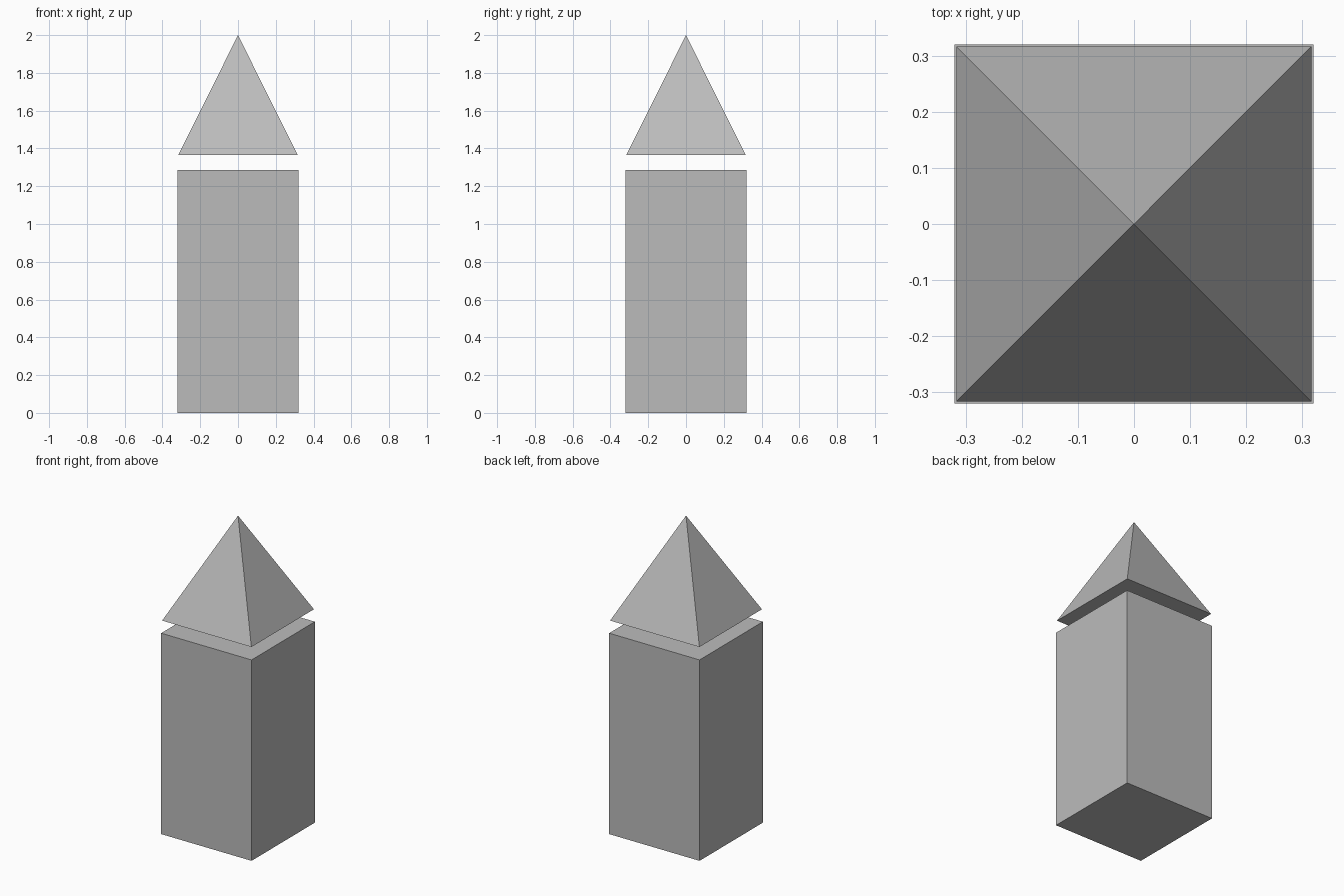
import bpy
import math

default_cube = bpy.data.objects.get("Cube")
if default_cube:
    bpy.data.objects.remove(default_cube, do_unlink=True)

HALF_BODY = 0.32
BODY_TOP = 1.285
HALF_ROOF = 0.316
ROOF_BASE = 1.365
PEAK = 2.0

# Single plain grey for both parts
grey = bpy.data.materials.new("plain_grey")
grey.use_nodes = True
colour = (0.5, 0.5, 0.5, 1)
grey.diffuse_color = colour
grey.node_tree.nodes["Principled BSDF"].inputs["Base Color"].default_value = colour


def finish(name):
    """Name the active object, bake its transform and give it the grey."""
    obj = bpy.context.object
    obj.name = name
    bpy.ops.object.transform_apply(location=False, rotation=True, scale=True)
    obj.data.materials.append(grey)
    bpy.ops.object.shade_flat()


# Square column
bpy.ops.mesh.primitive_cube_add(size=1, location=(0, 0, BODY_TOP / 2))
bpy.context.object.scale = (2 * HALF_BODY, 2 * HALF_BODY, BODY_TOP)
finish("square_column")

# Pyramid floating above the column
bpy.ops.mesh.primitive_cone_add(
    vertices=4, radius1=HALF_ROOF * math.sqrt(2), radius2=0,
    depth=PEAK - ROOF_BASE, location=(0, 0, (ROOF_BASE + PEAK) / 2),
    rotation=(0, 0, math.pi / 4))
finish("pyramid_top")
